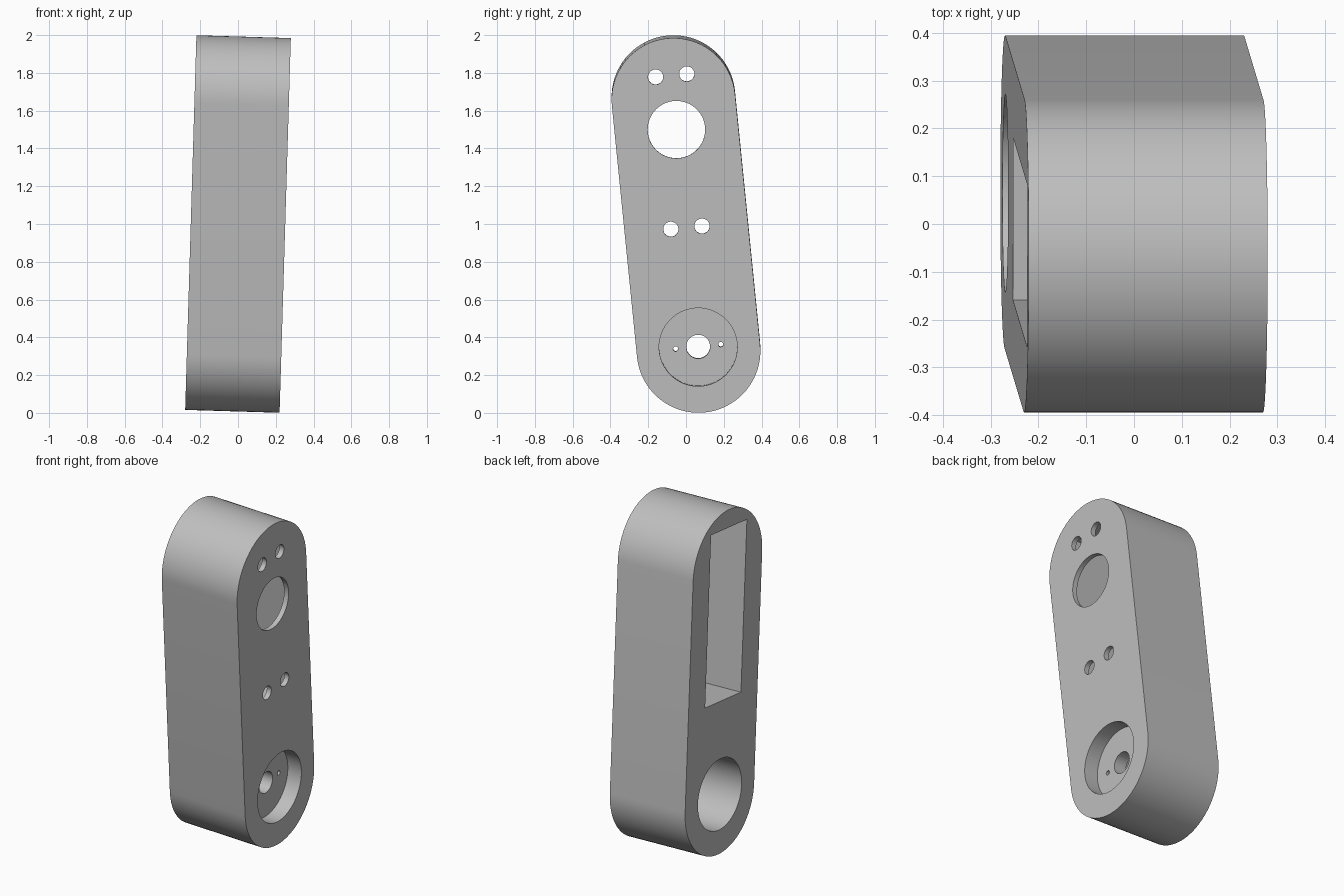
import bpy, bmesh
from math import sin, cos, pi, radians
from mathutils import Matrix, Vector

if "Cube" in bpy.data.objects:
    bpy.data.objects.remove(bpy.data.objects["Cube"], do_unlink=True)

HALF = 0.25            # half thickness of the arm
RADIUS = 0.3275        # rounded end radius
REACH = 0.668          # end arc centres above and below the middle
HUB_Z = -0.648         # height of the hub bore
POCKET_Z = 0.393       # middle of the rectangular pocket
OUT = HALF + 0.1       # cutters overshoot the faces

grey = bpy.data.materials.new("light grey")
grey.use_nodes = True
colour = (0.52, 0.52, 0.52, 1)
grey.diffuse_color = colour
grey.node_tree.nodes["Principled BSDF"].inputs["Base Color"].default_value = colour


def arc(y, z, r, start=0.0, sweep=2 * pi, n=64, closed=False):
    """Points of an arc in the width/length plane."""
    return [(y + r * cos(start + sweep * i / n), z + r * sin(start + sweep * i / n))
            for i in range(n + closed)]


def prism(name, outline, x0, x1):
    """Extrude an outline through the thickness direction."""
    bm = bmesh.new()
    face = bm.faces.new([bm.verts.new((x0, y, z)) for y, z in outline])
    new = bmesh.ops.extrude_face_region(bm, geom=[face])["geom"]
    bmesh.ops.translate(bm, vec=(x1 - x0, 0, 0),
                        verts=[v for v in new if isinstance(v, bmesh.types.BMVert)])
    bmesh.ops.recalc_face_normals(bm, faces=bm.faces)
    mesh = bpy.data.meshes.new(name)
    bm.to_mesh(mesh)
    bm.free()
    mesh.materials.append(grey)
    obj = bpy.data.objects.new(name, mesh)
    bpy.context.collection.objects.link(obj)
    return obj


# Arm body: straight sides with a half round at each end
arm = prism("arm_body",
            arc(0, REACH, RADIUS, 0, pi, 40, True) + arc(0, -REACH, RADIUS, pi, pi, 40, True),
            -HALF, HALF)

# Rectangular pocket, leaving a thin front wall
w, h = 0.17, 0.498
cutters = [prism("pocket_cutter",
                 [(-w, POCKET_Z - h), (w, POCKET_Z - h), (w, POCKET_Z + h), (-w, POCKET_Z + h)],
                 -OUT, HALF - 0.03)]


def drill(name, y, z, r, x0, x1):
    cutters.append(prism(name, arc(y, z, r), x0, x1))


# Large window and four screw holes through the thin wall
drill("window_cutter", 0, 0.51, 0.152, 0.1, OUT)
for z in (POCKET_Z - 0.405, POCKET_Z + 0.405):
    for y in (-0.082, 0.084):
        drill("screw_cutter", y, z, 0.04, 0.1, OUT)

# Hub: deep bore, shallow recess, shaft hole and two pin holes in the web
drill("bore_cutter", 0, HUB_Z, 0.207, -OUT, 0.08)
drill("recess_cutter", 0, HUB_Z, 0.207, 0.16, OUT)
drill("shaft_cutter", 0, HUB_Z, 0.063, 0.03, 0.2)
for y in (-0.12, 0.12):
    drill("pin_cutter", y, HUB_Z, 0.013, 0.03, 0.2)

# Cut everything out of the body
bpy.ops.object.select_all(action='DESELECT')
bpy.context.view_layer.objects.active = arm
arm.select_set(True)
for cutter in cutters:
    cutter.hide_render = True
    mod = arm.modifiers.new(cutter.name, 'BOOLEAN')
    mod.operation = 'DIFFERENCE'
    mod.solver = 'EXACT'
    mod.object = cutter
    bpy.ops.object.modifier_apply(modifier=mod.name)
    bpy.data.objects.remove(cutter, do_unlink=True)
bpy.ops.object.shade_smooth_by_angle(angle=radians(30))

# Lean the arm into its resting pose
up = Vector((0.03, -0.1, 1)).normalized()
across = Vector((1, 0, -0.03)).normalized()
pose = Matrix((across, up.cross(across), up)).transposed().to_4x4()
arm.matrix_world = Matrix.Translation((0, 0, 1)) @ pose
